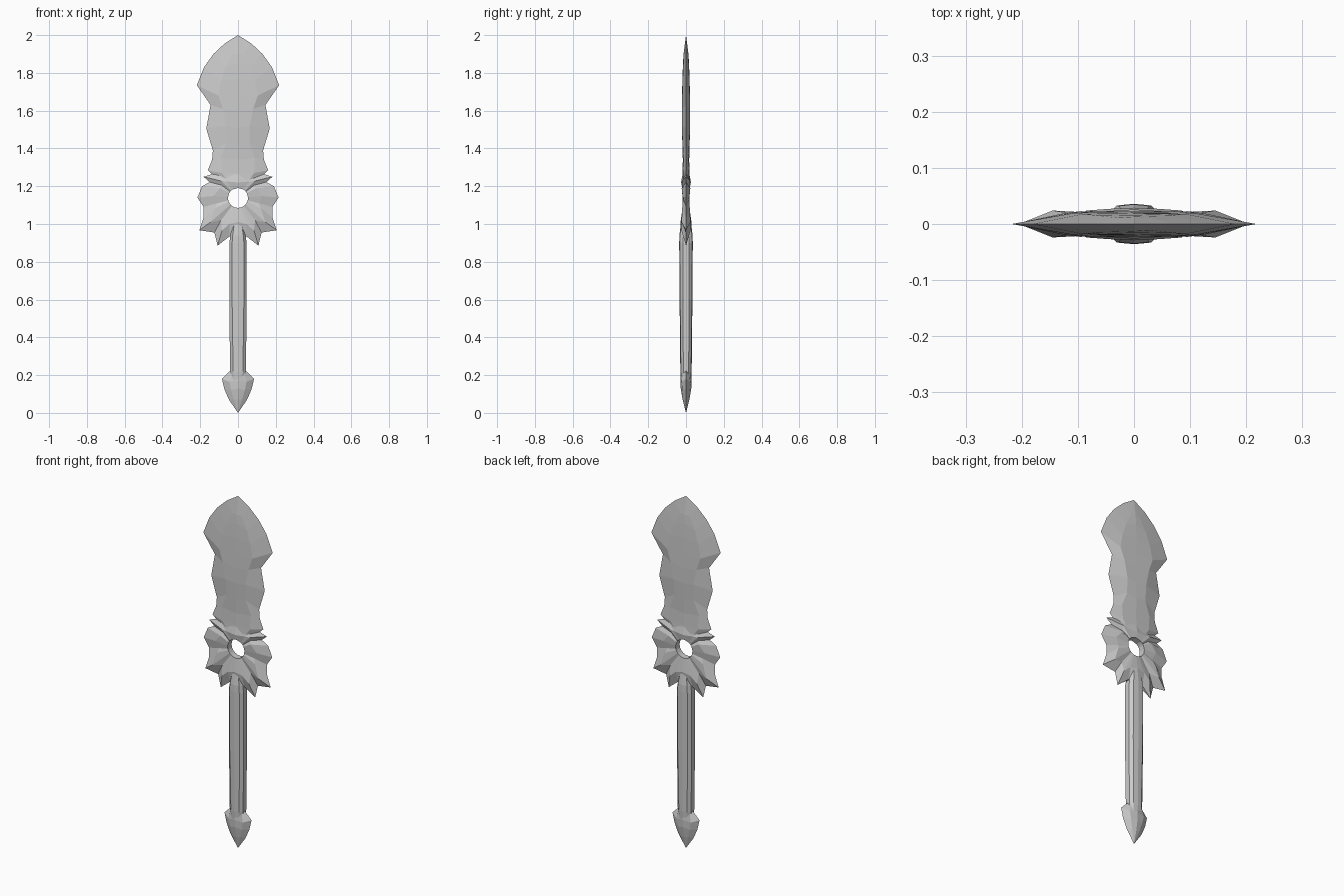
import bpy, bmesh, math


def finish(name, bm):
    bmesh.ops.remove_doubles(bm, verts=bm.verts, dist=0.0005)
    open_edges = [e for e in bm.edges if e.is_boundary]
    if open_edges:
        bmesh.ops.holes_fill(bm, edges=open_edges, sides=0)
    bmesh.ops.recalc_face_normals(bm, faces=bm.faces)
    mesh = bpy.data.meshes.new(name)
    bm.to_mesh(mesh)
    bm.free()
    obj = bpy.data.objects.new(name, mesh)
    bpy.context.collection.objects.link(obj)
    return obj


def skin(bm, loops, closed=False):
    """Join successive closed loops of points with quads."""
    rings = [[bm.verts.new(p) for p in loop] for loop in loops]
    pairs = list(zip(rings, rings[1:]))
    if closed:
        pairs.append((rings[-1], rings[0]))
    n = len(rings[0])
    for a, b in pairs:
        for i in range(n):
            j = (i + 1) % n
            bm.faces.new((a[i], a[j], b[j], b[i]))


def loft(name, rows):
    """Row: edge (x, z, y), shoulder (x, z, y), centre (z, y); mirrored both ways."""
    loops = []
    for (ex, ez, ey), (sx, sz, sy), (cz, cy) in rows:
        loop = [(ex, -ey, ez), (sx, -sy, sz), (0, -cy, cz), (-sx, -sy, sz), (-ex, -ey, ez)]
        loop += [(-ex, ey, ez), (-sx, sy, sz), (0, cy, cz), (sx, sy, sz), (ex, ey, ez)]
        loops.append(loop)
    bm = bmesh.new()
    skin(bm, loops)
    return finish(name, bm)


# Broad scalloped blade with a raised flat and bevelled edges
loft("blade", [
    ((0, 2.00, 0), (0, 2.00, 0), (2.00, 0)),
    ((.07, 1.956, 0), (.03, 1.90, .011), (1.90, .013)),
    ((.13, 1.90, 0), (.065, 1.83, .015), (1.85, .016)),
    ((.18, 1.83, 0), (.09, 1.76, .018), (1.77, .019)),
    ((.218, 1.735, 0), (.105, 1.68, .020), (1.68, .021)),
    ((.145, 1.63, 0), (.08, 1.61, .022), (1.60, .022)),
    ((.168, 1.505, 0), (.062, 1.52, .022), (1.51, .022)),
    ((.133, 1.39, 0), (.06, 1.43, .018), (1.42, .019)),
    ((.137, 1.34, 0), (.09, 1.35, .013), (1.34, .017)),
    ((.16, 1.285, 0), (.085, 1.27, .015), (1.27, .018)),
    ((.10, 1.23, 0), (.055, 1.225, .018), (1.215, .020)),
])

# Winged guard: spokes around the hole, ridges at spikes and valleys at notches
# spoke: middle (x, z, y), outer (x, z, y)
HOLE_Z, HOLE_R = 1.138, .053
spokes = [
    ((0, 1.22, .026), (0, 1.30, .012)),
    ((.06, 1.225, .022), (.12, 1.27, 0)),
    ((.09, 1.228, .022), (.182, 1.25, 0)),
    ((.085, 1.205, .010), (.15, 1.222, 0)),
    ((.095, 1.19, .023), (.19, 1.20, 0)),
    ((.13, 1.148, .018), (.215, 1.14, 0)),
    ((.11, 1.11, .010), (.182, 1.09, 0)),
    ((.12, 1.085, .020), (.182, 1.035, 0)),
    ((.145, 1.01, .024), (.205, .967, 0)),
    ((.09, 1.02, .012), (.125, .955, 0)),
    ((.085, .965, .024), (.108, .885, 0)),
    ((.045, 1.00, .027), (.045, .935, .010)),
    ((0, 1.01, .029), (0, .925, .020)),
]


def flip(p):
    return (-p[0], p[1], p[2])


spokes += [(flip(m), flip(o)) for m, o in reversed(spokes[1:-1])]
rim, mid, outer = [], [], []
for m, o in spokes:
    a = math.atan2(m[0], m[1] - HOLE_Z)
    rim.append((HOLE_R * math.sin(a), HOLE_Z + HOLE_R * math.cos(a), .018))
    mid.append(m)
    outer.append(o)


def side(points, s):
    return [(x, s * y, z) for x, z, y in points]


bm = bmesh.new()
skin(bm, [side(rim, -1), side(mid, -1), side(outer, -1),
          side(outer, 1), side(mid, 1), side(rim, 1)], closed=True)
finish("winged_guard", bm)

# Faceted grip, slightly thinner towards the pommel
loft("grip", [
    ((.034, .12, .008), (.018, .12, .022), (.12, .024)),
    ((.042, .22, .014), (.026, .22, .027), (.22, .030)),
    ((.046, .60, .016), (.031, .60, .031), (.60, .034)),
    ((.046, .90, .016), (.031, .90, .033), (.90, .036)),
    ((.040, .94, .014), (.028, .94, .032), (.94, .035)),
    ((.030, 1.00, .010), (.020, 1.00, .024), (1.01, .026)),
])

# Spearhead pommel with barbed shoulders
loft("pommel", [
    ((0, 0, 0), (0, 0, 0), (0, 0)),
    ((.048, .07, 0), (.022, .07, .013), (.07, .018)),
    ((.072, .125, 0), (.036, .12, .020), (.13, .028)),
    ((.085, .18, 0), (.045, .165, .023), (.17, .028)),
    ((.045, .22, 0), (.036, .21, .017), (.23, .028)),
])
